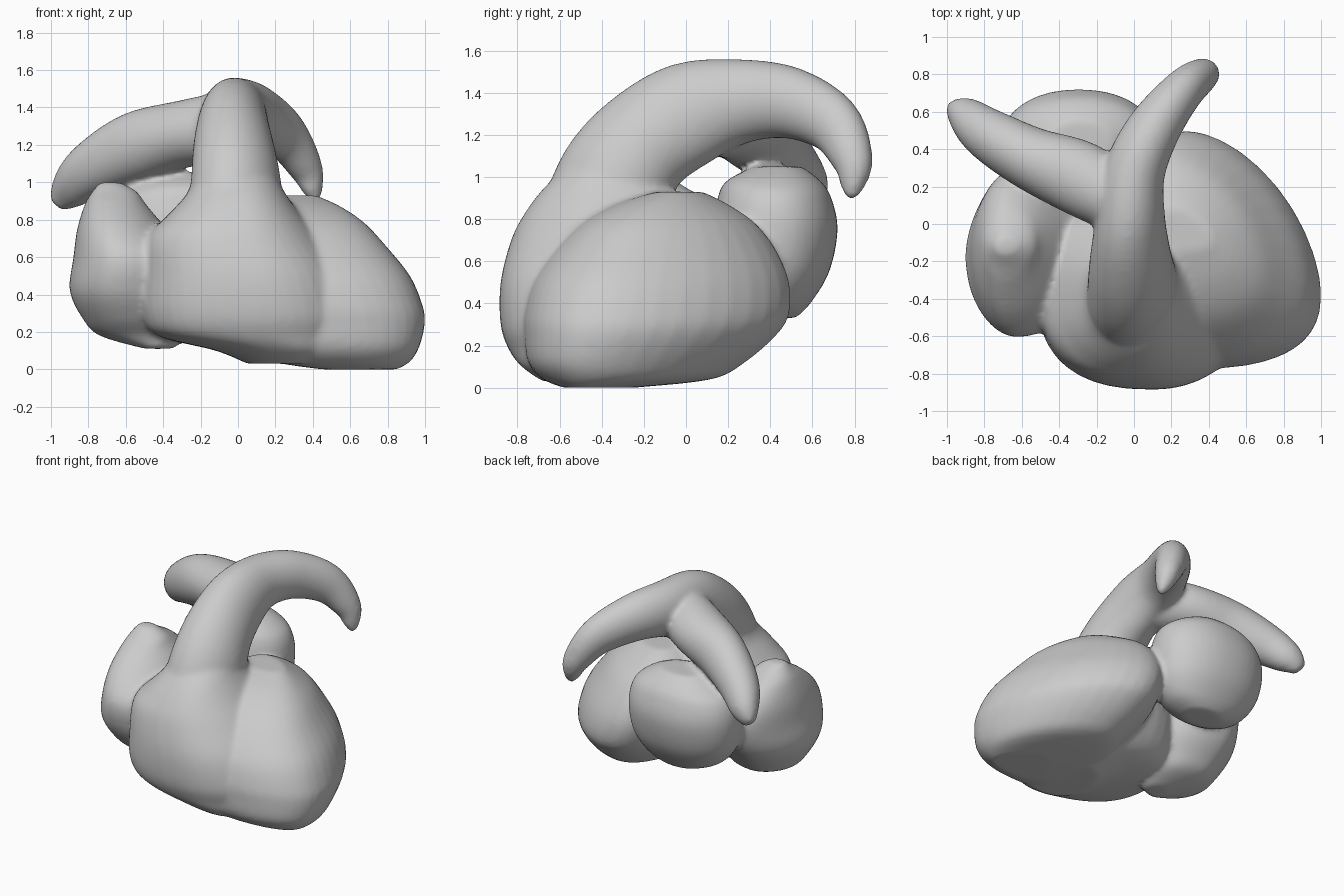
import bpy, bmesh, math
from mathutils import Vector

if "Cube" in bpy.data.objects:
    bpy.data.objects.remove(bpy.data.objects["Cube"])

N = 40


def smooth_rows(rows, steps=5):
    # Catmull-Rom interpolation of numeric rows
    out = []
    for i in range(len(rows) - 1):
        a, b = rows[max(i - 1, 0)], rows[i]
        c, d = rows[i + 1], rows[min(i + 2, len(rows) - 1)]
        for s in range(steps):
            t = s / steps
            out.append([0.5 * (2 * q + (r - p) * t + (2 * p - 5 * q + 4 * r - w) * t * t
                               + (3 * q - p - 3 * r + w) * t ** 3)
                        for p, q, r, w in zip(a, b, c, d)])
    return out + [list(rows[-1])]


def add_rings(bm, rings):
    # Skin a stack of rings as a closed piece, facing outwards
    vs = [[bm.verts.new(p) for p in ring] for ring in rings]
    faces = [bm.faces.new(vs[0][::-1]), bm.faces.new(vs[-1])]
    for a, b in zip(vs, vs[1:]):
        for i in range(N):
            j = (i + 1) % N
            faces.append(bm.faces.new((a[i], a[j], b[j], b[i])))
    bmesh.ops.recalc_face_normals(bm, faces=faces)


def loft(bm, sections, fx=0.5, fy=0.5, powers=(2.3, 2.3, 2.3, 2.3)):
    # Sections: z, x0, x1, y0, y1; outline powers: back right, back left, front left, front right
    rings = []
    for z, x0, x1, y0, y1 in smooth_rows(sections):
        cx, cy = x0 + (x1 - x0) * fx, y0 + (y1 - y0) * fy
        ring = []
        for k in range(N):
            c, s = math.cos(k * math.tau / N), math.sin(k * math.tau / N)
            e = 2 / powers[min(4 * k // N, 3)]
            rx = x1 - cx if c > 0 else cx - x0
            ry = y1 - cy if s > 0 else cy - y0
            ring.append((cx + math.copysign(abs(c) ** e, c) * rx,
                         cy + math.copysign(abs(s) ** e, s) * ry, z))
        rings.append(ring)
    add_rings(bm, rings)


def tube(bm, path, hint):
    # Path: x, y, z, half width, half height
    rows = smooth_rows(path)
    pts = [Vector(r[:3]) for r in rows]
    h = Vector(hint)
    rings = []
    for i, r in enumerate(rows):
        t = (pts[min(i + 1, len(pts) - 1)] - pts[max(i - 1, 0)]).normalized()
        side = (h - t * h.dot(t)).normalized()
        up = side.cross(t)
        rings.append([pts[i] + side * r[3] * math.cos(k * math.tau / N)
                      + up * r[4] * math.sin(k * math.tau / N) for k in range(N)])
    add_rings(bm, rings)


bm = bmesh.new()

# Left ventricle: large egg leaning to the front right
loft(bm, [(0.0, .45, .85, -.58, -.25), (.04, .2, .92, -.68, .12), (.12, .1, .97, -.75, .28),
          (.25, 0, 1.0, -.77, .43), (.35, -.05, .985, -.77, .49), (.5, -.1, .92, -.73, .49),
          (.65, -.1, .8, -.63, .43), (.78, -.05, .68, -.5, .33), (.87, 0, .55, -.34, .2),
          (.93, .1, .42, -.15, .08)], fx=.35, fy=.33, powers=(1.68, 2.2, 2.2, 2.5))

# Right ventricle
loft(bm, [(.03, .05, .48, -.68, -.2), (.1, -.12, .57, -.78, -.05), (.18, -.43, .62, -.84, .05),
          (.3, -.51, .64, -.88, .12), (.5, -.51, .58, -.88, .15), (.7, -.49, .44, -.83, .1),
          (.82, -.38, .34, -.77, .02), (.93, -.28, .26, -.69, -.06), (1.02, -.24, .21, -.6, -.12)],
     fx=.55, powers=(2.3, 2.3, 2.5, 2.1))

# Outflow trunk curving over into the left artery
tube(bm, [(-.01, -.4, .8, .25, .3), (-.01, -.33, 1.0, .235, .28), (-.02, -.19, 1.17, .215, .26),
          (-.02, .02, 1.3, .185, .25), (.0, .27, 1.36, .165, .2), (.1, .5, 1.35, .145, .17),
          (.25, .7, 1.25, .115, .14), (.36, .79, 1.08, .09, .1), (.4, .79, .96, .055, .06),
          (.42, .78, .9, .02, .025)], (.9, -.4, 0))

# Right artery branching off the trunk
tube(bm, [(0, .08, 1.3, .17, .2), (-.28, .24, 1.26, .2, .18), (-.55, .35, 1.19, .17, .185),
          (-.78, .48, 1.07, .14, .15), (-.9, .58, .96, .1, .11), (-.97, .62, .88, .04, .05)],
     (-.45, -.9, 0))

# Right atrium: peaked chamber on the left of the front view
loft(bm, [(.11, -.5, -.34, -.36, -.2), (.18, -.74, -.28, -.4, .0), (.27, -.83, -.25, -.49, .1),
          (.42, -.9, -.22, -.58, .23), (.6, -.88, -.25, -.6, .3), (.75, -.86, -.38, -.5, .25),
          (.88, -.82, -.49, -.34, .12), (.95, -.78, -.54, -.23, .0), (1.0, -.74, -.63, -.16, -.07)],
     fx=.4, powers=(2.0, 1.8, 2.0, 2.0))

# Left atrium: rounded chamber at the back
loft(bm, [(.33, -.42, -.12, .3, .52), (.4, -.58, .02, .2, .59), (.55, -.69, .11, .13, .68),
          (.75, -.72, .13, .12, .72), (.9, -.68, .1, .15, .69), (.98, -.58, .02, .19, .64),
          (1.05, -.45, -.12, .32, .55)], powers=(2.15,) * 4)

# Fuse all chambers and vessels into one soft skin
me = bpy.data.meshes.new("heart")
bm.to_mesh(me)
bm.free()
heart = bpy.data.objects.new("heart", me)
bpy.context.collection.objects.link(heart)
rm = heart.modifiers.new("remesh", 'REMESH')
rm.mode = 'VOXEL'
rm.voxel_size = 0.018
rm.use_smooth_shade = True
sm = heart.modifiers.new("smooth", 'SMOOTH')
sm.factor = 0.5
sm.iterations = 8
